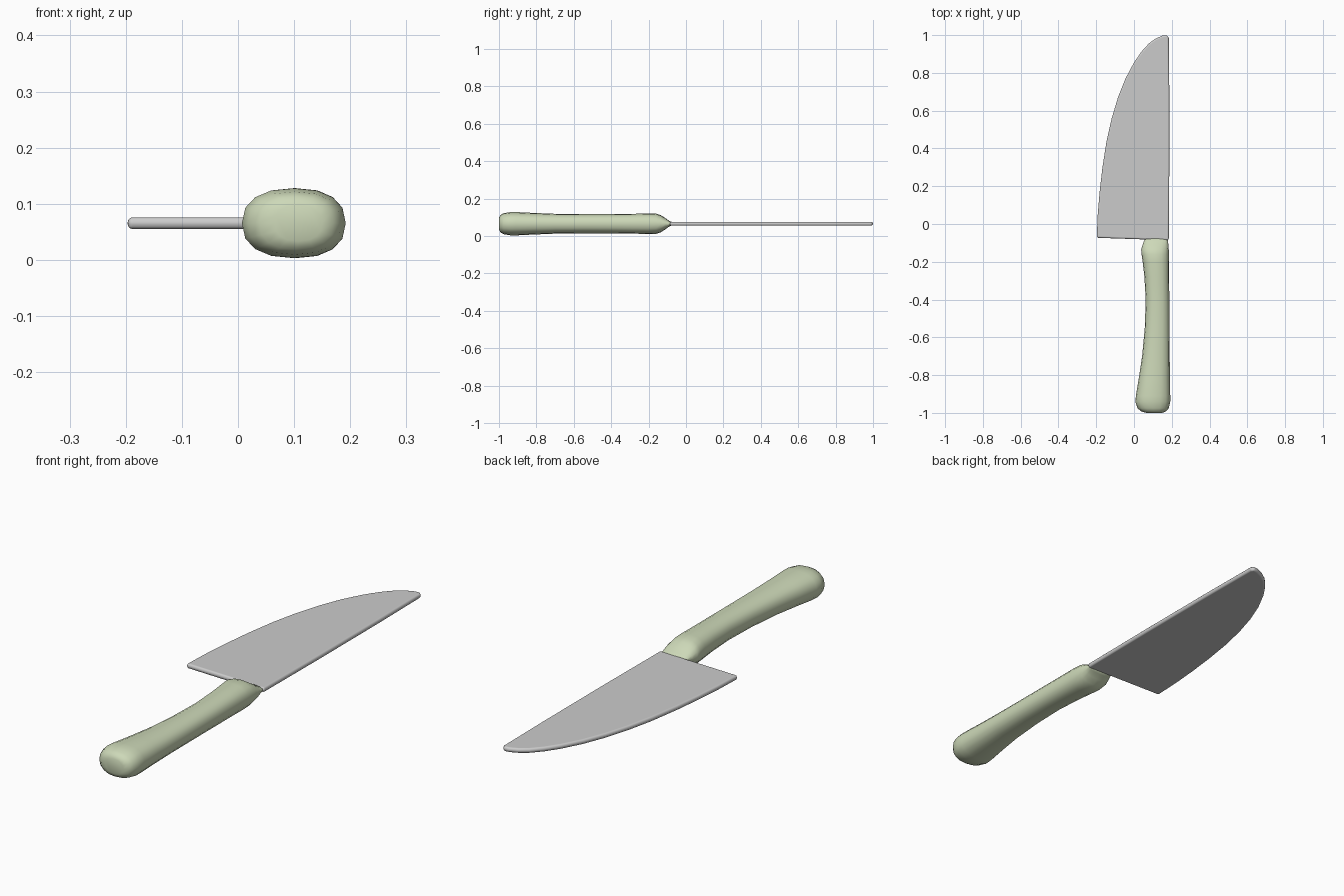
import bpy, bmesh
from math import sin, cos, pi, copysign

if "Cube" in bpy.data.objects:
    bpy.data.objects.remove(bpy.data.objects["Cube"])

MID = 0.0655  # height of the knife's centre plane


def finish(name, bm):
    bmesh.ops.recalc_face_normals(bm, faces=bm.faces)
    me = bpy.data.meshes.new(name)
    bm.to_mesh(me)
    bm.free()
    me.shade_smooth()
    ob = bpy.data.objects.new(name, me)
    bpy.context.collection.objects.link(ob)
    return ob


# Blade: flat outline, extruded, with rounded rim
outline = [(0.184, -0.086), (0.187, 0.3), (0.187, 0.7), (0.184, 0.985), (0.175, 1.0),
           (0.15, 0.997), (0.115, 0.982), (0.08, 0.957), (0.04, 0.913), (0.0, 0.855),
           (-0.045, 0.77), (-0.085, 0.67), (-0.118, 0.56), (-0.145, 0.44),
           (-0.167, 0.3), (-0.182, 0.17), (-0.192, 0.05), (-0.197, -0.073),
           (-0.05, -0.078)]
T = 0.0105
bm = bmesh.new()
face = bm.faces.new([bm.verts.new((x, y, MID - T)) for x, y in outline])
ext = bmesh.ops.extrude_face_region(bm, geom=[face])
bmesh.ops.translate(bm, vec=(0, 0, 2 * T),
                    verts=[v for v in ext["geom"] if isinstance(v, bmesh.types.BMVert)])
blade = finish("blade", bm)
bev = blade.modifiers.new("round_rim", "BEVEL")
bev.width = 0.009
bev.segments = 3
bev.limit_method = "ANGLE"
bev.angle_limit = 0.9
blade.modifiers.new("flat_sides", "WEIGHTED_NORMAL")

# Handle: rounded cross-sections (y, left x, right x, half height)
sections = [(-1.0, 0.065, 0.150, 0.032), (-0.992, 0.038, 0.170, 0.047),
            (-0.975, 0.018, 0.184, 0.056), (-0.94, 0.007, 0.192, 0.062),
            (-0.91, 0.010, 0.192, 0.0625), (-0.82, 0.025, 0.190, 0.058),
            (-0.70, 0.043, 0.189, 0.053), (-0.55, 0.057, 0.188, 0.051),
            (-0.40, 0.062, 0.187, 0.051), (-0.28, 0.055, 0.186, 0.053),
            (-0.20, 0.046, 0.186, 0.055), (-0.16, 0.040, 0.185, 0.054),
            (-0.135, 0.038, 0.184, 0.046), (-0.11, 0.046, 0.182, 0.030),
            (-0.09, 0.053, 0.180, 0.015), (-0.075, 0.060, 0.178, 0.009)]
N = 16


def power(v, p=0.85):
    return copysign(abs(v) ** p, v)


bm = bmesh.new()
rings = []
for y, x0, x1, h in sections:
    rings.append([bm.verts.new(((x0 + x1) / 2 + (x1 - x0) / 2 * power(cos(2 * pi * i / N)), y,
                                MID + h * power(sin(2 * pi * i / N)))) for i in range(N)])
for a, b in zip(rings, rings[1:]):
    for i in range(N):
        j = (i + 1) % N
        bm.faces.new((a[i], a[j], b[j], b[i]))
bm.faces.new(rings[0])
bm.faces.new(rings[-1])
handle = finish("handle", bm)
mat = bpy.data.materials.new("pale_green")
mat.diffuse_color = (0.61, 0.69, 0.48, 1)
mat.use_nodes = True
mat.node_tree.nodes["Principled BSDF"].inputs["Base Color"].default_value = mat.diffuse_color
handle.data.materials.append(mat)
